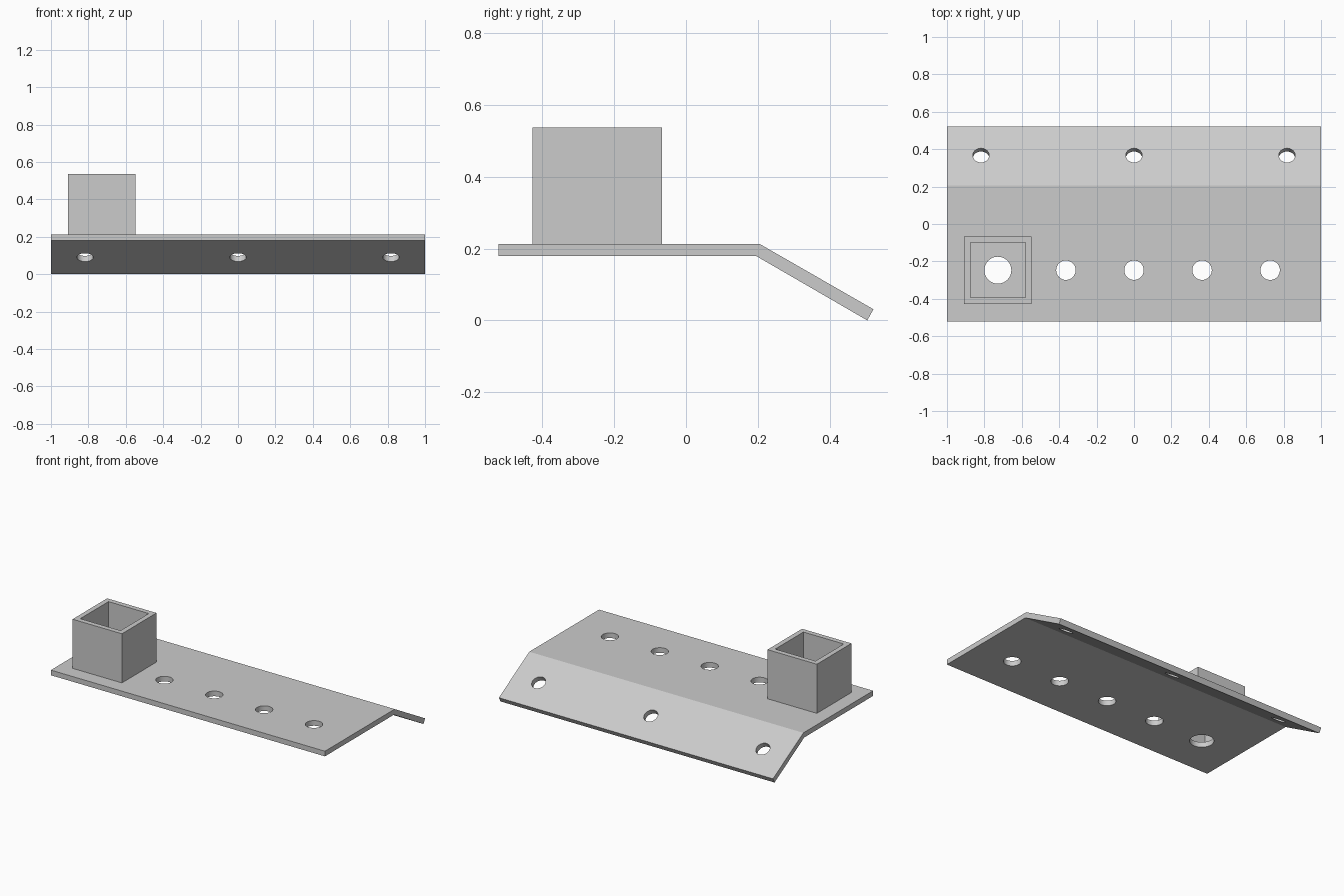
import bpy
import bmesh
from math import radians
from mathutils import Matrix, Vector

cube = bpy.data.objects.get("Cube")
if cube:
    bpy.data.objects.remove(cube, do_unlink=True)

# Single grey metal
steel = bpy.data.materials.new("grey_metal")
steel.use_nodes = True
GREY = (0.6, 0.6, 0.6, 1)
steel.diffuse_color = GREY
steel.node_tree.nodes["Principled BSDF"].inputs["Base Color"].default_value = GREY

TOP, THICK = 0.213, 0.034
BEND_Y, SLOPE = 0.205, radians(30)
HOLE_Y = -0.247
POST_X = -0.728


def make_object(name, bm):
    bmesh.ops.recalc_face_normals(bm, faces=bm.faces)
    mesh = bpy.data.meshes.new(name)
    bm.to_mesh(mesh)
    bm.free()
    mesh.materials.append(steel)
    ob = bpy.data.objects.new(name, mesh)
    bpy.context.collection.objects.link(ob)
    return ob


def activate(ob):
    bpy.ops.object.select_all(action="DESELECT")
    ob.select_set(True)
    bpy.context.view_layer.objects.active = ob


def add_drill(bm, place, radius):
    bmesh.ops.create_cone(bm, cap_ends=True, segments=48, radius1=radius,
                          radius2=radius, depth=0.12, matrix=place)


# Bent plate: side profile swept along x
profile = [(-0.522, TOP - THICK), (-0.522, TOP), (BEND_Y, TOP),
           (0.522, 0.031), (0.505, 0.0), (0.196, TOP - THICK)]
bm = bmesh.new()
side = bm.faces.new([bm.verts.new((-1, y, z)) for y, z in profile])
sweep = bmesh.ops.extrude_face_region(bm, geom=[side])
moved = [v for v in sweep["geom"] if isinstance(v, bmesh.types.BMVert)]
bmesh.ops.translate(bm, verts=moved, vec=(2, 0, 0))
plate = make_object("bent_plate", bm)

# Drills for the flat row, the post drain and the sloped flange
bm = bmesh.new()
for i in range(5):
    spot = Vector((POST_X + i * 0.364, HOLE_Y, TOP - THICK / 2))
    add_drill(bm, Matrix.Translation(spot), 0.072 if i == 0 else 0.052)
tilt = Matrix.Rotation(-SLOPE, 4, "X")
for x in (-0.818, 0, 0.818):
    spot = Vector((x, 0.367, 0.12))
    add_drill(bm, Matrix.Translation(spot) @ tilt, 0.044)
drills = make_object("hole_drills", bm)
drills.hide_render = True

cut = plate.modifiers.new("holes", "BOOLEAN")
cut.operation = "DIFFERENCE"
cut.solver = "EXACT"
cut.object = drills
activate(plate)
bpy.ops.object.modifier_apply(modifier=cut.name)
bpy.data.objects.remove(drills, do_unlink=True)
bpy.ops.object.shade_smooth_by_angle(angle=radians(25))

# Square hollow post: outer and inner rings bridged into walls
bm = bmesh.new()


def ring(half, z):
    corners = [(-1, -1), (1, -1), (1, 1), (-1, 1)]
    return [bm.verts.new((POST_X + half * a, HOLE_Y + half * b, z)) for a, b in corners]


rings = [ring(0.18, TOP), ring(0.18, 0.537), ring(0.147, 0.537), ring(0.147, TOP)]
for k, lower in enumerate(rings):
    upper = rings[(k + 1) % 4]
    for i in range(4):
        j = (i + 1) % 4
        bm.faces.new((lower[i], lower[j], upper[j], upper[i]))
make_object("square_post", bm)
